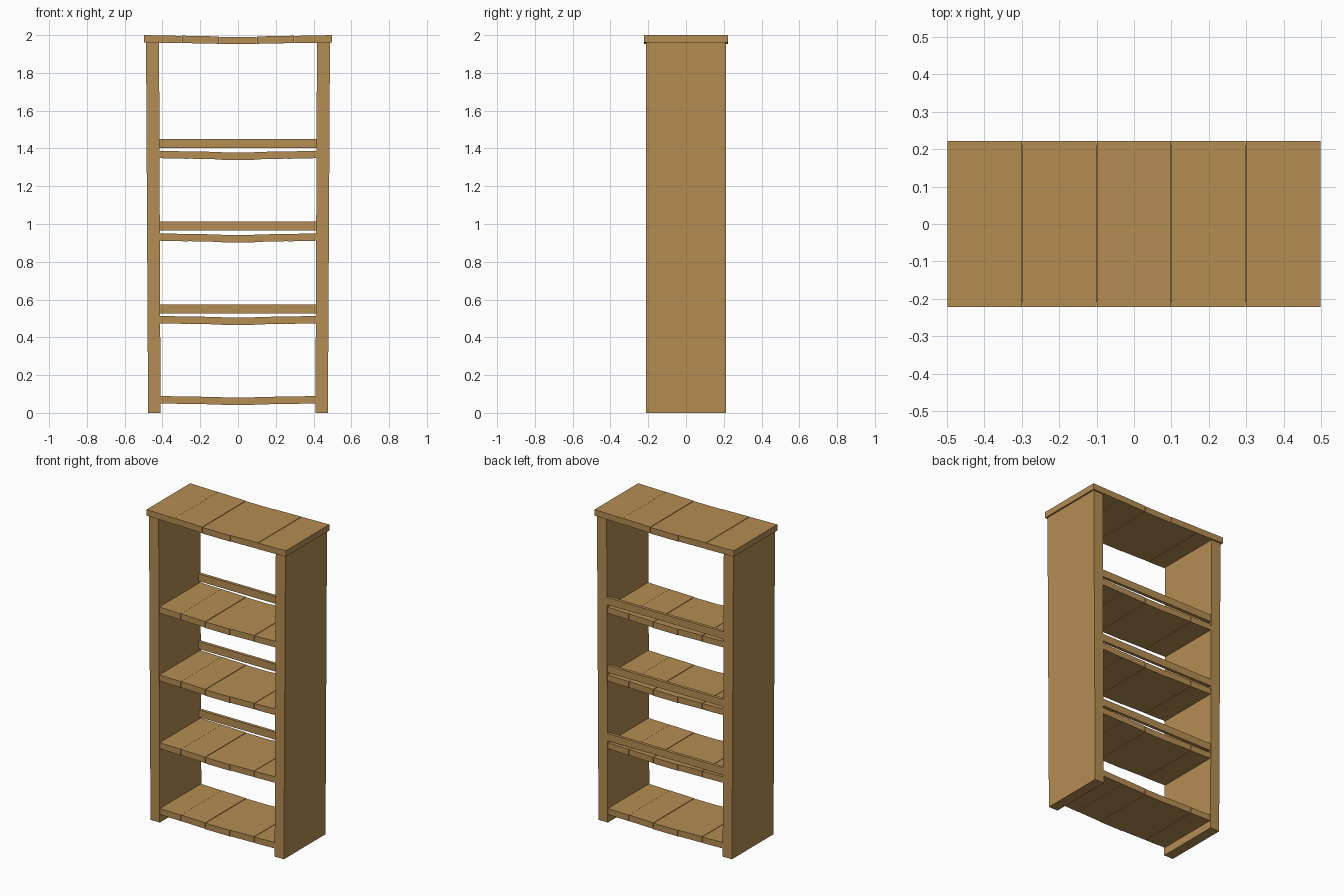
import bpy

if "Cube" in bpy.data.objects:
    bpy.data.objects.remove(bpy.data.objects["Cube"])

wood = bpy.data.materials.new("warm wood")
wood.diffuse_color = (0.462, 0.266, 0.084, 1.0)
wood.use_nodes = True
wood.node_tree.nodes["Principled BSDF"].inputs["Base Color"].default_value = wood.diffuse_color


def prism(name, profile, y0, y1):
    """Extrude a four-sided x/z outline (counter-clockwise from the front) along y."""
    n = len(profile)
    verts = [(x, y0, z) for x, z in profile] + [(x, y1, z) for x, z in profile]
    faces = [tuple(range(n)), tuple(reversed(range(n, 2 * n)))]
    faces += [((i + 1) % n, i, i + n, (i + 1) % n + n) for i in range(n)]
    mesh = bpy.data.meshes.new(name)
    mesh.from_pydata(verts, [], faces)
    mesh.materials.append(wood)
    obj = bpy.data.objects.new(name, mesh)
    bpy.context.collection.objects.link(obj)
    return obj


def plank_board(name, half_width, half_depth, top, thickness):
    """Five planks side by side, sagging slightly towards the middle."""
    w = 2 * half_width / 5
    gap = 0.001
    # sag at the left and right edge of each plank
    sags = [(0.0, 0.004), (0.003, 0.007), (0.009, 0.009), (0.007, 0.003), (0.004, 0.0)]
    for i, (a, b) in enumerate(sags):
        x0 = -half_width + i * w + (gap if i else 0)
        x1 = -half_width + (i + 1) * w - (gap if i < 4 else 0)
        prism(f"{name}_plank_{i + 1}",
              [(x0, top - a - thickness), (x1, top - b - thickness),
               (x1, top - b), (x0, top - a)], -half_depth, half_depth)


# Side panels, leaning slightly outwards towards the top
for name, s in (("left_side", -1), ("right_side", 1)):
    outline = [(s * 0.41, 0), (s * 0.476, 0), (s * 0.487, 1.97), (s * 0.418, 1.97)]
    prism(name, outline if s > 0 else outline[::-1], -0.212, 0.212)

# Top board
plank_board("top", 0.497, 0.222, 2.0, 0.039)

# Shelves
for i, z in enumerate((0.09, 0.514, 0.951, 1.388)):
    plank_board(f"shelf_{i + 1}", 0.437, 0.208, z, 0.039)

# Back rails above the upper three shelves
for i, z in enumerate((0.526, 0.966, 1.403)):
    prism(f"back_rail_{i + 1}",
          [(-0.43, z), (0.43, z), (0.43, z + 0.047), (-0.43, z + 0.047)], 0.19, 0.21)
